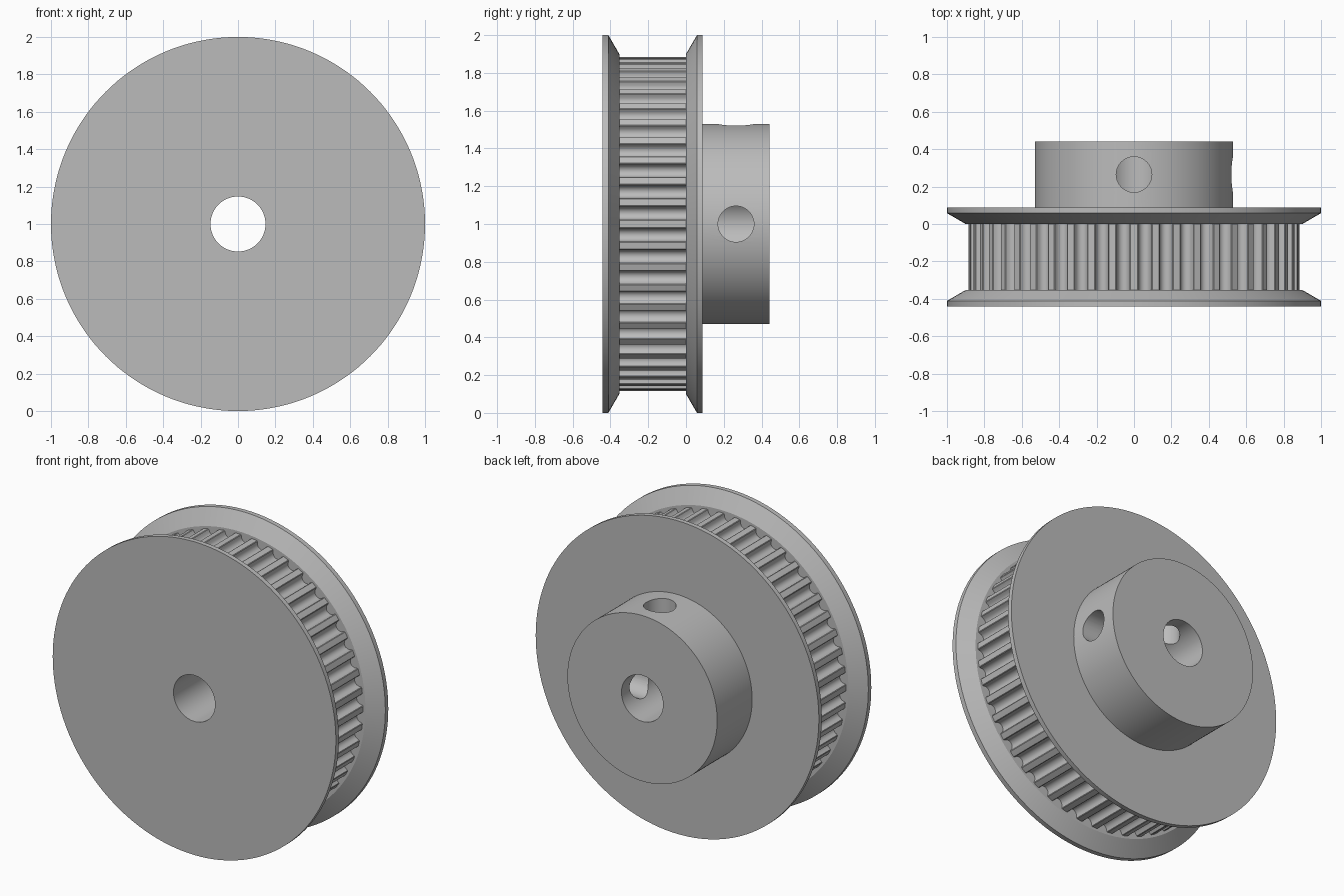
import bpy
import bmesh
from math import cos, sin, pi, tau

cube = bpy.data.objects.get("Cube")
if cube:
    bpy.data.objects.remove(cube, do_unlink=True)

BORE, HUB, RIM, FLANGE = 0.147, 0.529, 0.884, 1.0
FRONT, BELT_FRONT, BELT_BACK, HUB_START, BACK = -0.441, -0.353, 0.0, 0.088, 0.441
TEETH = 48
SCREW_Y = (HUB_START + BACK) / 2

metal = bpy.data.materials.new("Light grey metal")
metal.use_nodes = True
grey = (0.5, 0.5, 0.5, 1)
metal.diffuse_color = grey
metal.node_tree.nodes["Principled BSDF"].inputs["Base Color"].default_value = grey


def smooth(obj):
    bpy.ops.object.select_all(action="DESELECT")
    obj.select_set(True)
    bpy.context.view_layer.objects.active = obj
    bpy.ops.object.shade_smooth_by_angle(angle=pi / 6)


def sweep(name, profile, spokes):
    """Turn a closed (radius, y) profile about y; each spoke lowers the outermost points."""
    bm = bmesh.new()
    outer = max(r for r, y in profile)
    rings = []
    for angle, drop in spokes:
        ring = []
        for r, y in profile:
            rr = r - drop if r == outer else r
            ring.append(bm.verts.new((rr * sin(angle), y, rr * cos(angle))))
        rings.append(ring)
    n = len(profile)
    for i, a in enumerate(rings):
        b = rings[(i + 1) % len(rings)]
        for j in range(n):
            k = (j + 1) % n
            bm.faces.new((a[j], a[k], b[k], b[j]))
    bmesh.ops.recalc_face_normals(bm, faces=bm.faces)
    mesh = bpy.data.meshes.new(name)
    bm.to_mesh(mesh)
    bm.free()
    mesh.materials.append(metal)
    obj = bpy.data.objects.new(name, mesh)
    obj.location.z = FLANGE
    bpy.context.collection.objects.link(obj)
    return obj


circle = [(tau * i / 144, 0) for i in range(144)]

# Flanges with a thin outer lip and a slope towards the belt
LIP, FOOT = 0.03, 0.9
for name, face, inner, way in (("front_flange", FRONT, BELT_FRONT, 1),
                               ("rear_flange", HUB_START, BELT_BACK, -1)):
    smooth(sweep(name, [(BORE, face), (FLANGE, face), (FLANGE, face + way * LIP),
                        (FOOT, inner), (BORE, inner)], circle))

# Toothed rim: flat lands between round-bottomed grooves
GROOVE_R, DEPTH = 0.034, 0.044
groove = [(-0.040, 0), (-0.036, 0.003)]
for i in range(9):
    t = pi * i / 8
    groove.append((-GROOVE_R * cos(t), DEPTH - GROOVE_R + GROOVE_R * sin(t)))
groove += [(0.036, 0.003), (0.040, 0)]
pitch = tau / TEETH
spokes = []
for tooth in range(TEETH):
    spokes.append((tooth * pitch, 0))
    spokes += [((tooth + 0.5) * pitch + x / RIM, drop) for x, drop in groove]
smooth(sweep("toothed_rim", [(BORE, BELT_FRONT), (RIM, BELT_FRONT),
                             (RIM, BELT_BACK), (BORE, BELT_BACK)], spokes))

# Hub with two set screw holes, from above and from the left
hub = sweep("hub", [(BORE, HUB_START), (HUB, HUB_START), (HUB, BACK), (BORE, BACK)], circle)
for name, location, turn in (("top_screw_cutter", (0, SCREW_Y, FLANGE + 0.35), 0),
                             ("left_screw_cutter", (0.35, SCREW_Y, FLANGE), pi / 2)):
    bpy.ops.mesh.primitive_cylinder_add(vertices=48, radius=0.095, depth=0.7,
                                        location=location, rotation=(0, turn, 0))
    cutter = bpy.context.object
    cutter.name = name
    cutter.hide_render = True
    cutter.data.materials.append(metal)
    cut = hub.modifiers.new(name, "BOOLEAN")
    cut.operation = "DIFFERENCE"
    cut.solver = "EXACT"
    cut.object = cutter
    bpy.context.view_layer.objects.active = hub
    bpy.ops.object.modifier_apply(modifier=cut.name)
    bpy.data.objects.remove(cutter, do_unlink=True)
smooth(hub)
